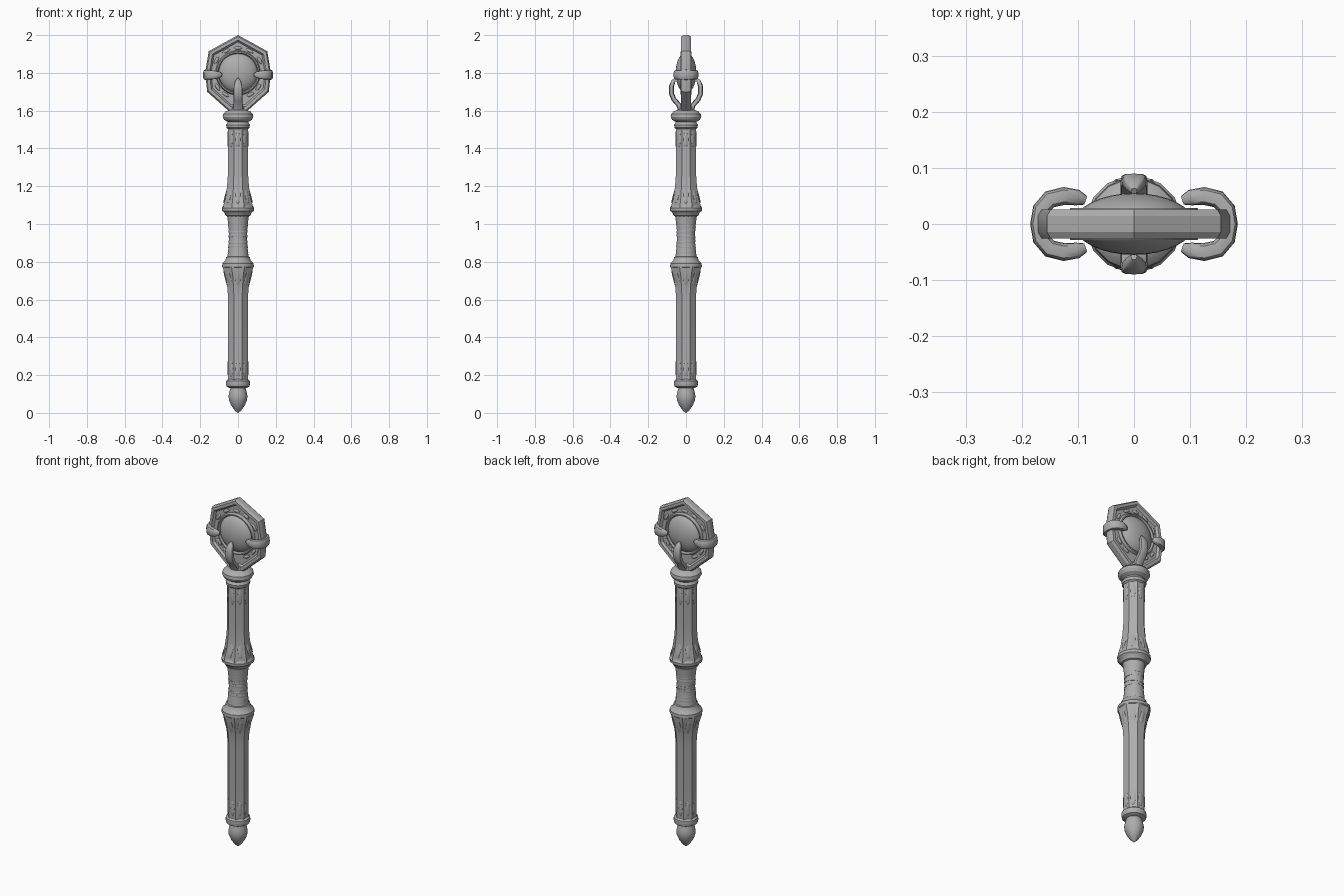
import bpy, bmesh, math
from mathutils import Vector, Matrix

cube = bpy.data.objects.get("Cube")
if cube:
    bpy.data.objects.remove(cube, do_unlink=True)

metal = bpy.data.materials.new("grey_metal")
metal.use_nodes = True
GREY = (0.42, 0.42, 0.42, 1)
metal.diffuse_color = GREY
metal.node_tree.nodes["Principled BSDF"].inputs["Base Color"].default_value = GREY

HEAD_Z = 1.8
X, Y, Z = (Vector(v) for v in ((1, 0, 0), (0, 1, 0), (0, 0, 1)))


def finish(name, bm, angle=30):
    bmesh.ops.recalc_face_normals(bm, faces=bm.faces)
    mesh = bpy.data.meshes.new(name)
    bm.to_mesh(mesh)
    bm.free()
    mesh.materials.append(metal)
    obj = bpy.data.objects.new(name, mesh)
    bpy.context.collection.objects.link(obj)
    bpy.ops.object.select_all(action='DESELECT')
    obj.select_set(True)
    bpy.context.view_layer.objects.active = obj
    bpy.ops.object.shade_smooth_by_angle(angle=math.radians(angle))
    return obj


def loft(bm, loops, closed=False):
    """Skin a list of point loops; cap the ends unless closed."""
    rings = [[bm.verts.new(p) for p in loop] for loop in loops]
    n = len(rings[0])
    pairs = list(zip(rings, rings[1:]))
    if closed:
        pairs.append((rings[-1], rings[0]))
    else:
        bm.faces.new(rings[0])
        bm.faces.new(rings[-1])
    for a, b in pairs:
        for i in range(n):
            j = (i + 1) % n
            bm.faces.new((a[i], a[j], b[j], b[i]))


def turned(name, profile, sides):
    """Upright part from (half width, height) pairs, with a flat facing front."""
    bm = bmesh.new()
    step = math.tau / sides
    grow = 1 / math.cos(step / 2)
    loft(bm, [[(r * grow * math.cos((i + .5) * step),
                r * grow * math.sin((i + .5) * step), z)
               for i in range(sides)] for r, z in profile])
    return finish(name, bm)


def strap(name, path, across):
    """Rounded strap along (point, half width, half thickness)."""
    bm = bmesh.new()
    loops = []
    for i, (p, w, t) in enumerate(path):
        tangent = path[min(i + 1, len(path) - 1)][0] - path[max(i - 1, 0)][0]
        side = tangent.cross(across).normalized()
        loop = []
        for k in range(12):
            c, s = math.cos(k * math.tau / 12), math.sin(k * math.tau / 12)
            loop.append(p + across * w * math.copysign(abs(c) ** .6, c)
                        + side * t * math.copysign(abs(s) ** .6, s))
        loops.append(loop)
    loft(bm, loops)
    return finish(name, bm, 40)


# Pommel and staff, from the bottom up
turned("pommel", [(.002, 0), (.018, .014), (.036, .04), (.048, .068), (.05, .09),
                  (.045, .115), (.039, .135), (.039, .15)], 24)
turned("pommel_collar", [(.045, .132), (.06, .14), (.064, .155), (.062, .17),
                         (.05, .18)], 16)
turned("lower_shaft", [(.052, .17), (.052, .6), (.056, .66), (.066, .72),
                       (.08, .768), (.08, .775)], 8)
turned("lower_grip_ring", [(.076, .765), (.084, .773), (.083, .79), (.068, .805),
                           (.062, .825), (.05, .83)], 16)
turned("grip", [(.06, .8), (.053, .85), (.047, .92), (.048, .96), (.053, 1.01),
                (.06, 1.06)], 24)
turned("upper_grip_ring", [(.05, 1.038), (.066, 1.045), (.072, 1.06), (.084, 1.07),
                           (.085, 1.085), (.076, 1.1)], 16)
turned("upper_shaft", [(.078, 1.085), (.078, 1.095), (.066, 1.14), (.058, 1.2),
                       (.053, 1.27), (.053, 1.52)], 8)
turned("shaft_cap", [(.05, 1.5), (.061, 1.51), (.063, 1.525), (.054, 1.54),
                     (.054, 1.55)], 16)
turned("head_collar", [(.054, 1.54), (.074, 1.552), (.081, 1.566), (.079, 1.582),
                       (.066, 1.596), (.048, 1.603)], 16)
turned("head_neck", [(.045, 1.59), (.038, 1.625)], 12)

# Wrapped bands on the grip
bm = bmesh.new()
for k in range(7):
    z = .85 + k * .028
    r = .048 + .5 * (z - .935) ** 2
    tilt = Matrix.Rotation(.12 * (-1) ** k, 3, 'X')
    loops = []
    for i in range(24):
        a = i * math.tau / 24
        out = Vector((math.cos(a), math.sin(a), 0))
        loops.append([tilt @ (out * (r + .003 * math.cos(b)))
                      + Z * (z + .007 * math.sin(b))
                      for b in (j * math.tau / 6 for j in range(6))])
    loft(bm, loops, closed=True)
finish("grip_bands", bm, 60)

# Raised leaves on the flares and shaft ends
bm = bmesh.new()
for z, r, lean, length in ((.7, .062, -.26, .055), (1.16, .063, .28, .055),
                           (.235, .052, 0, .045), (1.45, .053, 0, .045)):
    for i in range(8):
        m = (Matrix.Rotation(i * math.tau / 8, 4, 'Z') @ Matrix.Translation((r, 0, z))
             @ Matrix.Rotation(-lean, 4, 'Y') @ Matrix.Diagonal((.004, .013, length, 1)))
        bmesh.ops.create_icosphere(bm, subdivisions=2, radius=1, matrix=m)
finish("shaft_leaves", bm)

# Angular head frame
half = [(.155, 1.915), (.174, 1.8), (.163, 1.7), (.045, 1.595)]
outline = [(0, 2.0)] + half + [(-x, z) for x, z in reversed(half)]


def outline_at(scale, y):
    return [(x * scale, y, HEAD_Z + (z - HEAD_Z) * scale) for x, z in outline]


bm = bmesh.new()
section = [(1, .014), (.96, .026), (.87, .026), (.81, .012)]
section += [(s, -y) for s, y in reversed(section)]
loft(bm, [outline_at(s, y) for s, y in section], closed=True)
finish("head_frame", bm)

bm = bmesh.new()
loft(bm, [outline_at(.86, -.014), outline_at(.86, .014)])
finish("head_panel", bm)

# Bezel and gem
bm = bmesh.new()
loft(bm, [[((.11 + .01 * math.cos(b)) * math.cos(a), .03 * math.sin(b),
            HEAD_Z + (.11 + .01 * math.cos(b)) * math.sin(a))
           for b in (j * math.tau / 10 for j in range(10))]
          for a in (i * math.tau / 40 for i in range(40))], closed=True)
finish("gem_bezel", bm, 50)

bm = bmesh.new()
bmesh.ops.create_uvsphere(bm, u_segments=32, v_segments=16, radius=1,
                          matrix=Matrix.Translation((0, 0, HEAD_Z))
                          @ Matrix.Diagonal((.107, .055, .107, 1)))
finish("gem", bm)

# Scroll relief on both sides of the panel
bm = bmesh.new()
for y in (-.015, .015):
    for deg in (30, 62, 90, 118, 150, 215, 240, 300, 325):
        a = math.radians(deg)
        m = (Matrix.Translation((.132 * math.cos(a), y, HEAD_Z + .132 * math.sin(a)))
             @ Matrix.Rotation(-a, 4, 'Y') @ Matrix.Diagonal((.009, .007, .022, 1)))
        bmesh.ops.create_icosphere(bm, subdivisions=2, radius=1, matrix=m)
finish("panel_scrolls", bm)

# Side clasps wrapping the frame
arm = [(.086, .042, .008, .008), (.1, .047, .017, .014), (.125, .05, .023, .016),
       (.15, .044, .025, .016), (.166, .026, .026, .015), (.171, 0, .027, .014)]
arm += [(x, -y, w, t) for x, y, w, t in reversed(arm[:-1])]
for side, sign in (("left", 1), ("right", -1)):
    strap(side + "_clasp", [(Vector((sign * x, y, 1.79)), w, t)
                            for x, y, w, t in arm], Z)

# Front and back prongs holding the gem
claw = [(.025, 1.59, .026, .014), (.038, 1.63, .025, .013), (.064, 1.66, .024, .013),
        (.077, 1.69, .024, .013), (.077, 1.73, .022, .013), (.067, 1.755, .015, .011),
        (.058, 1.77, .005, .006)]
for side, sign in (("front", -1), ("back", 1)):
    strap(side + "_prong", [(Vector((0, sign * y, z)), w, t)
                            for y, z, w, t in claw], X)
